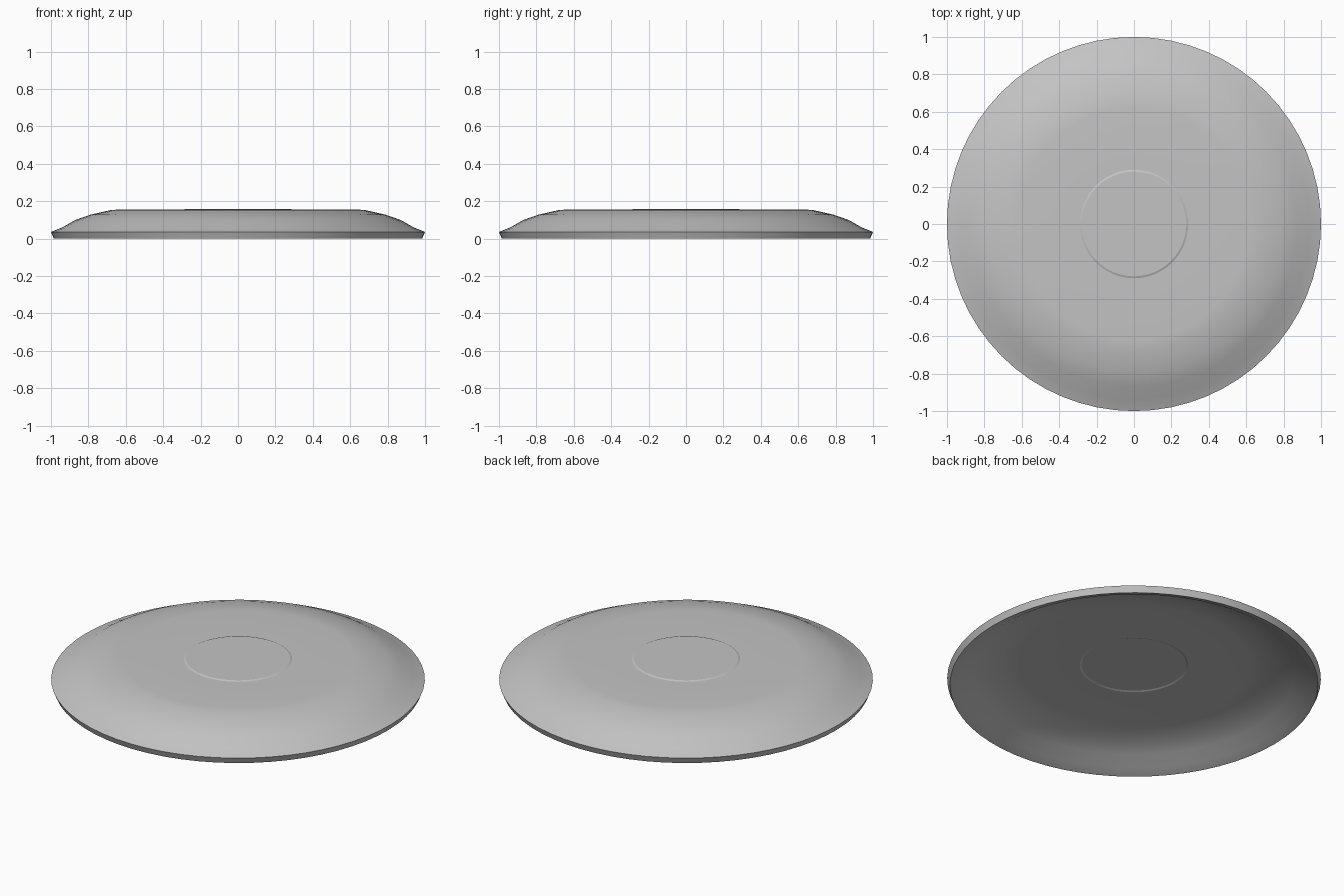
import bpy
import bmesh
import math

cube = bpy.data.objects.get("Cube")
if cube:
    bpy.data.objects.remove(cube, do_unlink=True)

SEGMENTS = 64
# Cross-section (radius, height): upper skin from centre to rim
UPPER = [(0.28, 0.16), (0.29, 0.156), (0.62, 0.157), (0.68, 0.153), (0.79, 0.128),
         (0.87, 0.1), (0.94, 0.06), (1.0, 0.036)]
# Lower skin from rim back to centre, with the same shallow central step
LOWER = [(0.985, 0.0), (0.93, 0.022), (0.86, 0.065), (0.78, 0.094),
         (0.68, 0.118), (0.62, 0.122), (0.29, 0.121), (0.28, 0.125)]


def make_material(name, colour):
    mat = bpy.data.materials.new(name)
    mat.use_nodes = True
    mat.diffuse_color = colour
    mat.node_tree.nodes["Principled BSDF"].inputs["Base Color"].default_value = colour
    return mat


def lathe(name, profile, mat):
    """Revolve a profile about z and close both ends with flat discs."""
    bm = bmesh.new()
    rings = []
    for radius, height in profile:
        ring = []
        for i in range(SEGMENTS):
            a = math.tau * i / SEGMENTS
            ring.append(bm.verts.new((radius * math.cos(a), radius * math.sin(a), height)))
        rings.append(ring)
    for inner, outer in zip(rings, rings[1:]):
        for i in range(SEGMENTS):
            j = (i + 1) % SEGMENTS
            bm.faces.new((inner[i], outer[i], outer[j], inner[j]))
    bm.faces.new(rings[0])
    bm.faces.new(list(reversed(rings[-1])))
    bmesh.ops.recalc_face_normals(bm, faces=bm.faces)
    mesh = bpy.data.meshes.new(name)
    bm.to_mesh(mesh)
    bm.free()
    mesh.materials.append(mat)
    obj = bpy.data.objects.new(name, mesh)
    bpy.context.collection.objects.link(obj)
    return obj


# Hollow shallow dish, resting on its rim
grey = make_material("plain grey", (0.55, 0.55, 0.55, 1.0))
dish = lathe("dish", UPPER + LOWER, grey)

# Smooth skins with crisp rim and step edges
bpy.ops.object.select_all(action="DESELECT")
dish.select_set(True)
bpy.context.view_layer.objects.active = dish
bpy.ops.object.shade_smooth_by_angle(angle=math.radians(20))
